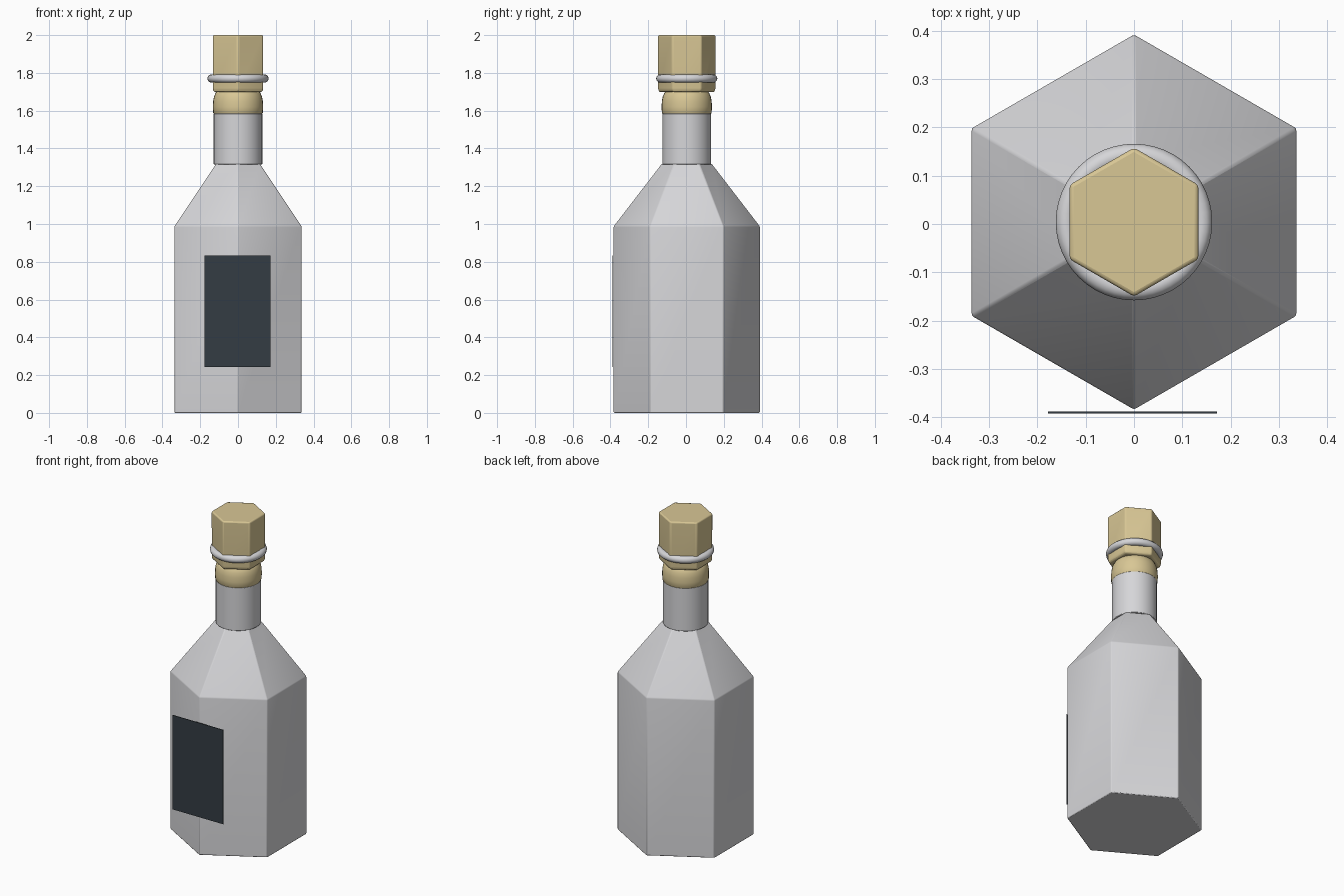
import bpy, bmesh, math

if "Cube" in bpy.data.objects:
    bpy.data.objects.remove(bpy.data.objects["Cube"])

CY = 0.004  # bottle axis sits slightly behind the label


def material(name, rgb):
    m = bpy.data.materials.new(name)
    m.diffuse_color = (*rgb, 1)
    m.use_nodes = True
    m.node_tree.nodes["Principled BSDF"].inputs["Base Color"].default_value = m.diffuse_color
    return m


GLASS = material("pale_grey_glass", (0.67, 0.67, 0.69))
CORK = material("tan_cork", (0.69, 0.57, 0.30))
LABEL = material("dark_slate_label", (0.034, 0.045, 0.056))


def finish(ob, mat, bevel=0, segments=2):
    ob.data.materials.append(mat)
    if bevel:
        mod = ob.modifiers.new("soft_edges", 'BEVEL')
        mod.width, mod.segments = bevel, segments
        mod.limit_method, mod.angle_limit = 'ANGLE', math.radians(20)
    bpy.ops.object.select_all(action='DESELECT')
    bpy.context.view_layer.objects.active = ob
    ob.select_set(True)
    bpy.ops.object.shade_smooth_by_angle(angle=math.radians(35))


def lathe(name, profile, sides, mat, bevel=0, segments=2):
    """Stack rings of (radius, height), corners on the y axis, capped at both ends."""
    bm = bmesh.new()
    rings = []
    for r, z in profile:
        angles = [math.pi / 2 + math.tau * i / sides for i in range(sides)]
        rings.append([bm.verts.new((r * math.cos(a), CY + r * math.sin(a), z)) for a in angles])
    for a, b in zip(rings, rings[1:]):
        for i in range(sides):
            j = (i + 1) % sides
            bm.faces.new((a[i], a[j], b[j], b[i]))
    bm.faces.new(rings[0][::-1])
    bm.faces.new(rings[-1])
    me = bpy.data.meshes.new(name)
    bm.to_mesh(me)
    bm.free()
    ob = bpy.data.objects.new(name, me)
    bpy.context.collection.objects.link(ob)
    finish(ob, mat, bevel, segments)
    return ob


# Hexagonal body with tapering shoulder
lathe("bottle_body", [(0.388, 0.0), (0.388, 0.988), (0.134, 1.318)], 6, GLASS, 0.005)

# Round neck
lathe("bottle_neck", [(0.129, 1.315), (0.129, 1.585)], 32, GLASS, 0.003)

# Rounded cork plug between neck and stopper
lathe("cork_plug", [(0.126, 1.58), (0.132, 1.59), (0.133, 1.62), (0.132, 1.65),
                    (0.127, 1.675), (0.118, 1.695), (0.108, 1.705)], 32, CORK)

# Hexagonal stopper
lathe("cork_stopper", [(0.146, 1.698), (0.154, 1.712), (0.154, 2.0)], 6, CORK, 0.01, 3)

# Ring around the stopper
bpy.ops.mesh.primitive_torus_add(major_radius=0.14, minor_radius=0.022, major_segments=48,
                                 minor_segments=12, location=(0, CY, 1.77))
ring = bpy.context.object
ring.name = "stopper_ring"
finish(ring, GLASS)

# Flat label plate touching the front corner of the body
bpy.ops.mesh.primitive_cube_add(size=1, location=(-0.003, -0.390, 0.537))
label = bpy.context.object
label.name = "front_label"
label.scale = (0.35, 0.004, 0.59)
bpy.ops.object.transform_apply(location=False, rotation=False, scale=True)
finish(label, LABEL)
